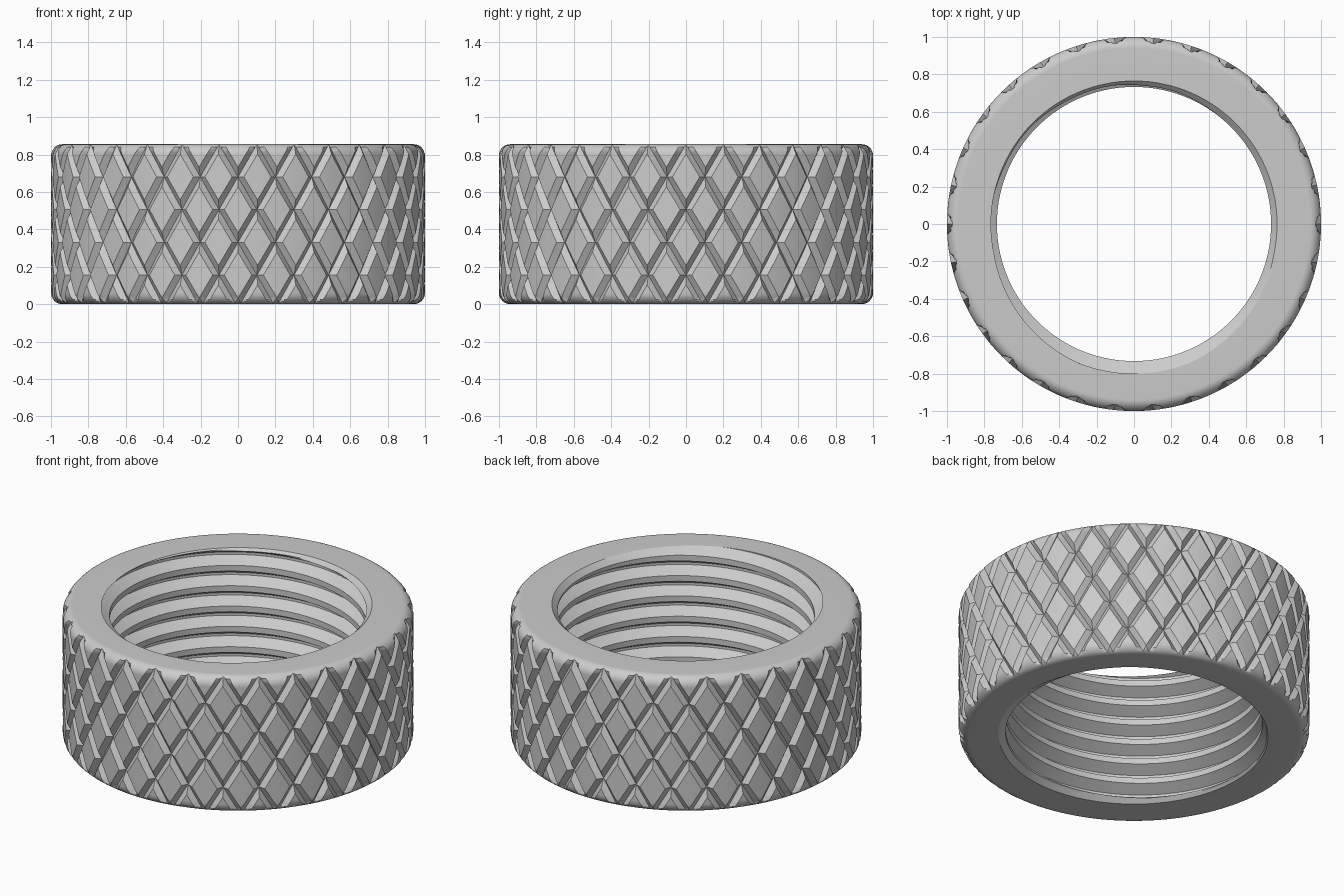
import bpy, bmesh, math
from mathutils import Vector

if "Cube" in bpy.data.objects:
    bpy.data.objects.remove(bpy.data.objects["Cube"])

H = 0.855            # ring height
FILLET = 0.06        # outer edge rounding
STARTS = 30          # grooves per direction
STEP = 0.175         # height between groove crossings
GROOVE_W, GROOVE_D = 0.15, 0.03
BORE, PITCH = 0.733, 0.128
CHAMFER = 0.032


def clip(bm, levels):
    """Trim the unrolled sheet to the ring height and add edge rows at levels."""
    bmesh.ops.remove_doubles(bm, verts=bm.verts, dist=1e-5)
    for z, low, high in [(0, True, False), (H, False, True)] + [(l, False, False) for l in levels]:
        bmesh.ops.bisect_plane(bm, geom=bm.verts[:] + bm.edges[:] + bm.faces[:], dist=1e-6,
                               plane_co=(0, 0, z), plane_no=(0, 0, 1),
                               clear_inner=low, clear_outer=high)


def wrap(bm, radius):
    """Roll a sheet of (angle, radius, height) points into a cylinder."""
    for v in bm.verts:
        a, r, z = v.co
        r = radius(r, z)
        v.co = Vector((r * math.cos(a), r * math.sin(a), z))
    bmesh.ops.remove_doubles(bm, verts=bm.verts, dist=1e-4)


def outer_radius(r, z):
    t = max(0, FILLET - min(z, H - z))
    return min(r, 1 - FILLET + math.sqrt(max(0, FILLET ** 2 - t ** 2)))


def inner_radius(r, z):
    return max(r, BORE + CHAMFER - min(z, H - z))


# Knurled outside: diamond cells bordered by V grooves
outer = bmesh.new()
cuts = [0, GROOVE_W, 0.33, 0.5, 0.67, 1 - GROOVE_W, 1]


def knurl_point(a, b, u, v):
    d = min(u, 1 - u, v, 1 - v)
    r = 1 - GROOVE_D * max(0, 1 - d / GROOVE_W)
    return outer.verts.new(((a + b + u + v) * math.pi / STARTS, r,
                            H + (a - b + u - v) * STEP))


for m in range(-6, 2):
    for n in range(2 * STARTS):
        if (m + n) % 2:
            continue
        a, b = (n + m) // 2, (n - m) // 2
        for i in range(6):
            for j in range(6):
                q = [knurl_point(a, b, cuts[i + x], cuts[j + y])
                     for x, y in ((0, 0), (1, 0), (1, 1), (0, 1))]
                if i in (0, 5) and j in (0, 5):      # mitre where grooves cross
                    if i != j:
                        q = q[1:] + q[:1]
                    outer.faces.new((q[0], q[1], q[2]))
                    outer.faces.new((q[0], q[2], q[3]))
                else:
                    outer.faces.new(q)
rows = [FILLET * (1 - math.sin(math.radians(k))) for k in (0, 12, 24, 36, 48, 60, 68, 76, 83)]
clip(outer, rows + [H - z for z in rows])
wrap(outer, outer_radius)

# Threaded bore: helical trapezoid profile (fraction of pitch, radius)
inner = bmesh.new()
ROOT = BORE + 0.067
profile = [(-0.06, ROOT), (0.06, ROOT), (0.36, BORE), (0.64, BORE), (0.94, ROOT)]
SEG = 120
for turn in range(-9, 3):
    for s in range(SEG):
        for (f0, r0), (f1, r1) in zip(profile, profile[1:]):
            corners = [(s, f0, r0), (s + 1, f0, r0), (s + 1, f1, r1), (s, f1, r1)]
            inner.faces.new([inner.verts.new((
                2 * math.pi * k / SEG, r,
                H + PITCH * (turn + f + k / SEG + 0.25))) for k, f, r in corners])
rows = [CHAMFER * k / 4 for k in (1, 2, 3, 4)]
clip(inner, rows + [H - z for z in rows])
wrap(inner, inner_radius)

# Join both walls and close the flat end faces
mesh = bpy.data.meshes.new("knurled_ring")
inner.to_mesh(mesh)
outer.from_mesh(mesh)
inner.free()
for z in (0, H):
    rim = [e for e in outer.edges if e.is_boundary
           and all(abs(v.co.z - z) < 1e-4 for v in e.verts)]
    bmesh.ops.triangle_fill(outer, edges=rim, use_beauty=True, normal=(0, 0, 1 if z else -1))
bmesh.ops.recalc_face_normals(outer, faces=outer.faces)
outer.to_mesh(mesh)
outer.free()

ring = bpy.data.objects.new("knurled_ring", mesh)
bpy.context.collection.objects.link(ring)
steel = bpy.data.materials.new("light_grey")
steel.diffuse_color = (0.6, 0.6, 0.6, 1)
steel.use_nodes = True
steel.node_tree.nodes["Principled BSDF"].inputs["Base Color"].default_value = steel.diffuse_color
mesh.materials.append(steel)
bpy.context.view_layer.objects.active = ring
ring.select_set(True)
bpy.ops.object.shade_smooth_by_angle(angle=math.radians(25))
